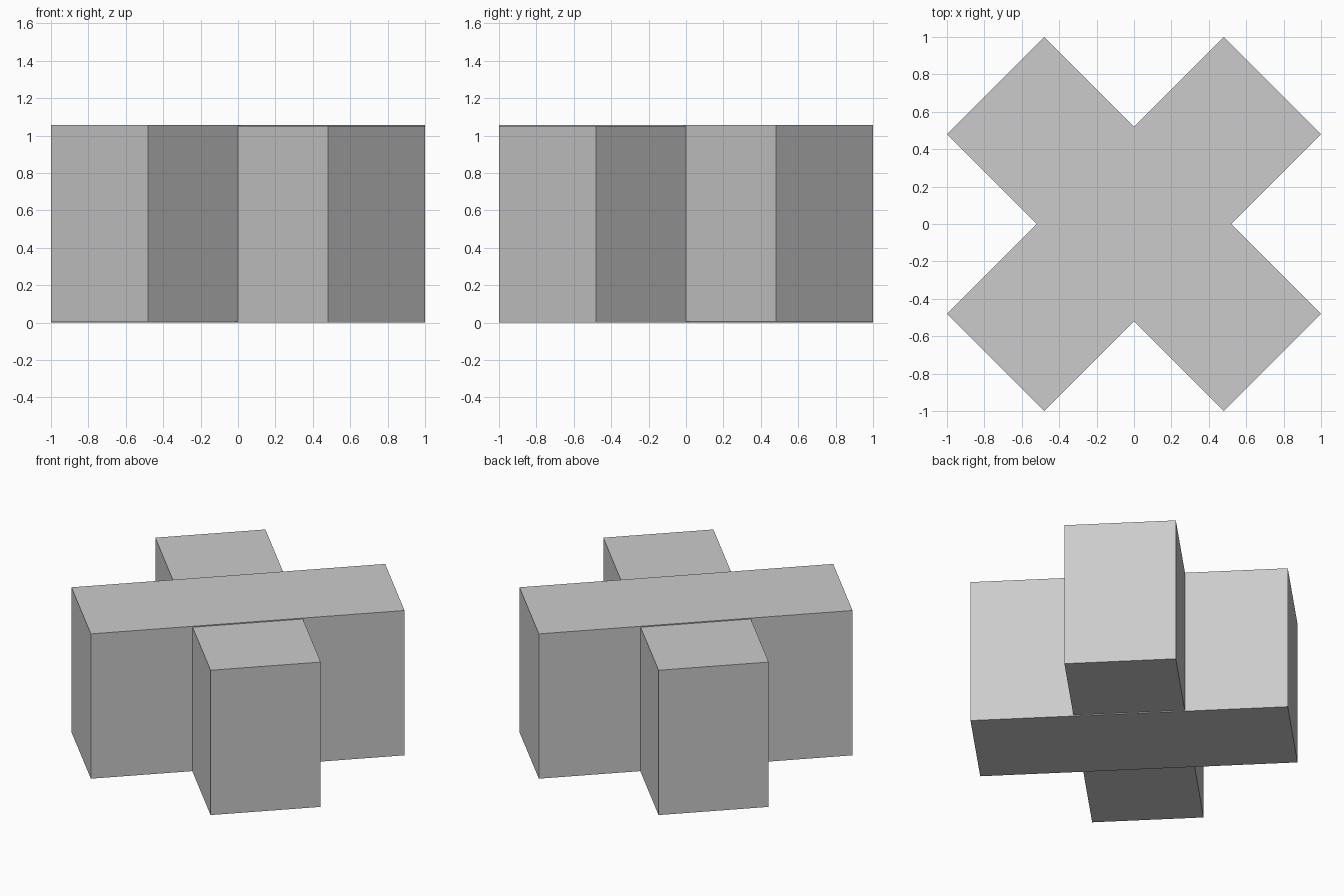
import bpy
from math import radians

if "Cube" in bpy.data.objects:
    bpy.data.objects.remove(bpy.data.objects["Cube"])

LENGTH, WIDTH, HEIGHT, STEP = 2.093, 0.735, 1.05, 0.007


def bar(name, angle, base):
    """Upright rectangular bar, turned about z and resting at height base."""
    bpy.ops.mesh.primitive_cube_add(size=1, location=(0, 0, base + HEIGHT / 2),
                                    rotation=(0, 0, radians(angle)))
    obj = bpy.context.object
    obj.name = name
    obj.scale = (LENGTH, WIDTH, HEIGHT)
    bpy.ops.object.transform_apply(location=False, rotation=True, scale=True)
    return obj


# Two crossed bars, one raised slightly so their tops and bottoms do not coincide
bar("raised_bar", 45, STEP)
bar("lower_bar", -45, 0)
